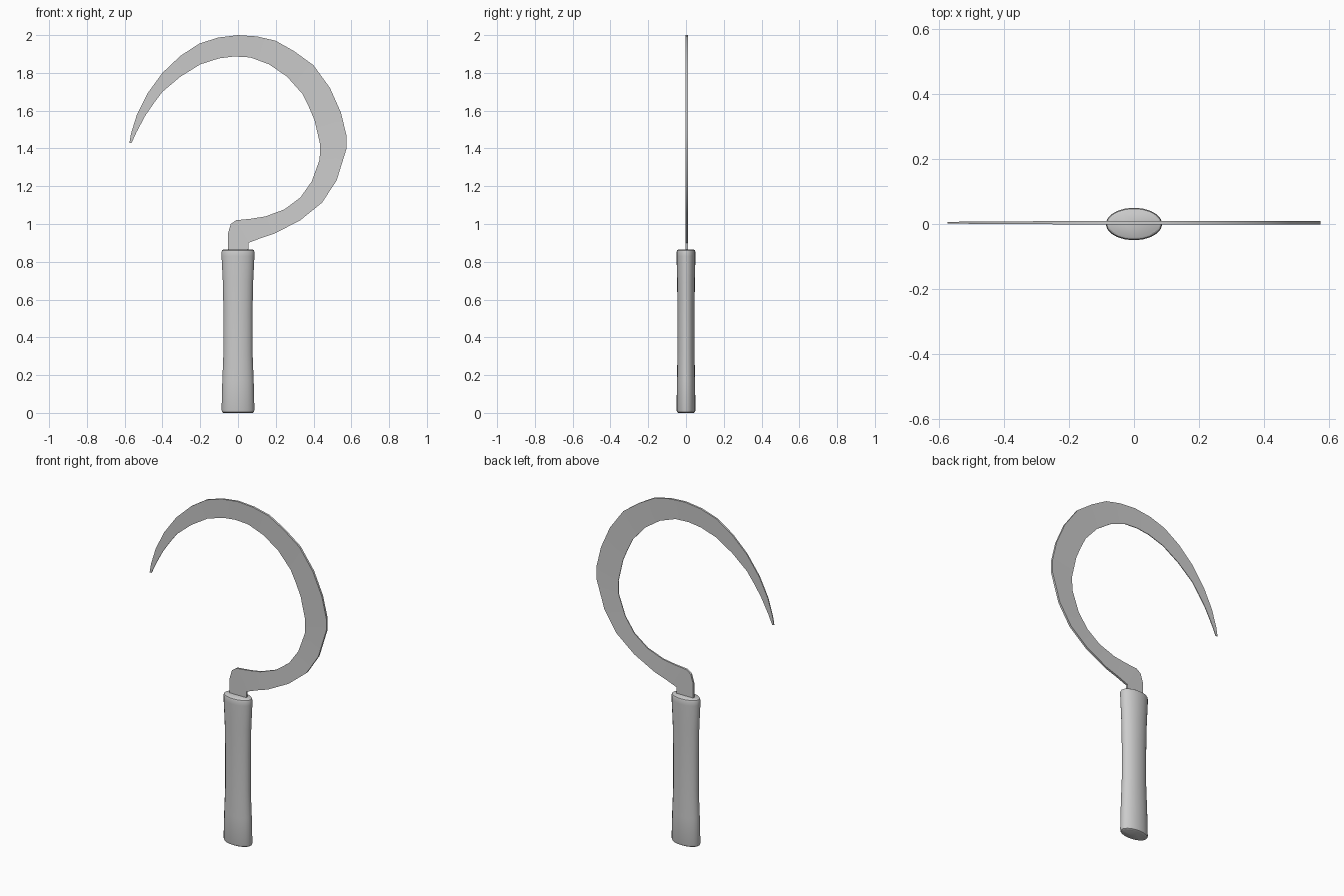
import bpy, bmesh, math


def make_object(name, bm):
    bmesh.ops.recalc_face_normals(bm, faces=bm.faces)
    mesh = bpy.data.meshes.new(name)
    bm.to_mesh(mesh)
    bm.free()
    ob = bpy.data.objects.new(name, mesh)
    bpy.context.collection.objects.link(ob)
    bpy.ops.object.select_all(action='DESELECT')
    ob.select_set(True)
    bpy.context.view_layer.objects.active = ob
    bpy.ops.object.shade_smooth_by_angle(angle=math.radians(35))
    return ob


def loft(name, rings):
    """Skin closed rings of points and cap both ends."""
    bm = bmesh.new()
    loops = [[bm.verts.new(p) for p in ring] for ring in rings]
    n = len(loops[0])
    for a, b in zip(loops, loops[1:]):
        for i in range(n):
            j = (i + 1) % n
            bm.faces.new((a[i], a[j], b[j], b[i]))
    bm.faces.new(loops[0][::-1])
    bm.faces.new(loops[-1])
    return make_object(name, bm)


# Handle: oval grip, slightly waisted, with softened rims (z, half width, half depth)
grip = [(0, .078, .041), (.004, .084, .047), (.015, .087, .05), (.17, .083, .048),
        (.32, .077, .045), (.54, .077, .045), (.69, .080, .047), (.83, .087, .05),
        (.852, .087, .05), (.861, .084, .047), (.865, .078, .041)]
SIDES = 20
loft("handle", [[(rx * math.cos(2 * math.pi * i / SIDES),
                  ry * math.sin(2 * math.pi * i / SIDES), z) for i in range(SIDES)]
                for z, rx, ry in grip])

# Blade: spine and cutting edge, tip to tang (spine x, z, edge x, z)
blade = [
    (-.575, 1.43, -.563, 1.43), (-.566, 1.48, -.538, 1.485), (-.535, 1.58, -.49, 1.575),
    (-.48, 1.69, -.445, 1.64), (-.40, 1.80, -.40, 1.70), (-.305, 1.89, -.305, 1.78),
    (-.205, 1.955, -.20, 1.845), (-.105, 1.987, -.10, 1.877), (0, 2.0, -.02, 1.887),
    (.10, 1.993, .065, 1.882), (.20, 1.97, .165, 1.845), (.30, 1.913, .26, 1.78),
    (.40, 1.84, .34, 1.69), (.487, 1.72, .375, 1.62), (.545, 1.59, .405, 1.55),
    (.575, 1.465, .435, 1.42), (.575, 1.40, .432, 1.34), (.522, 1.23, .39, 1.225),
    (.445, 1.113, .33, 1.14), (.33, 1.02, .245, 1.077), (.195, .95, .145, 1.04),
    (.12, .925, .07, 1.028), (.055, .90, -.01, 1.02), (.055, .89, -.038, 1.0),
    (.055, .88, -.053, .95), (.055, .84, -.053, .84)]
Y = .004
rings = []
for i, (ox, oz, ix, iz) in enumerate(blade):
    spine = .002 + .004 * min(1, i / 8)
    edge = .002 + .004 * max(0, min(1, (i - 17) / 5))
    rings.append([(ox, Y - spine, oz), (ix, Y - edge, iz),
                  (ix, Y + edge, iz), (ox, Y + spine, oz)])
loft("blade", rings)
